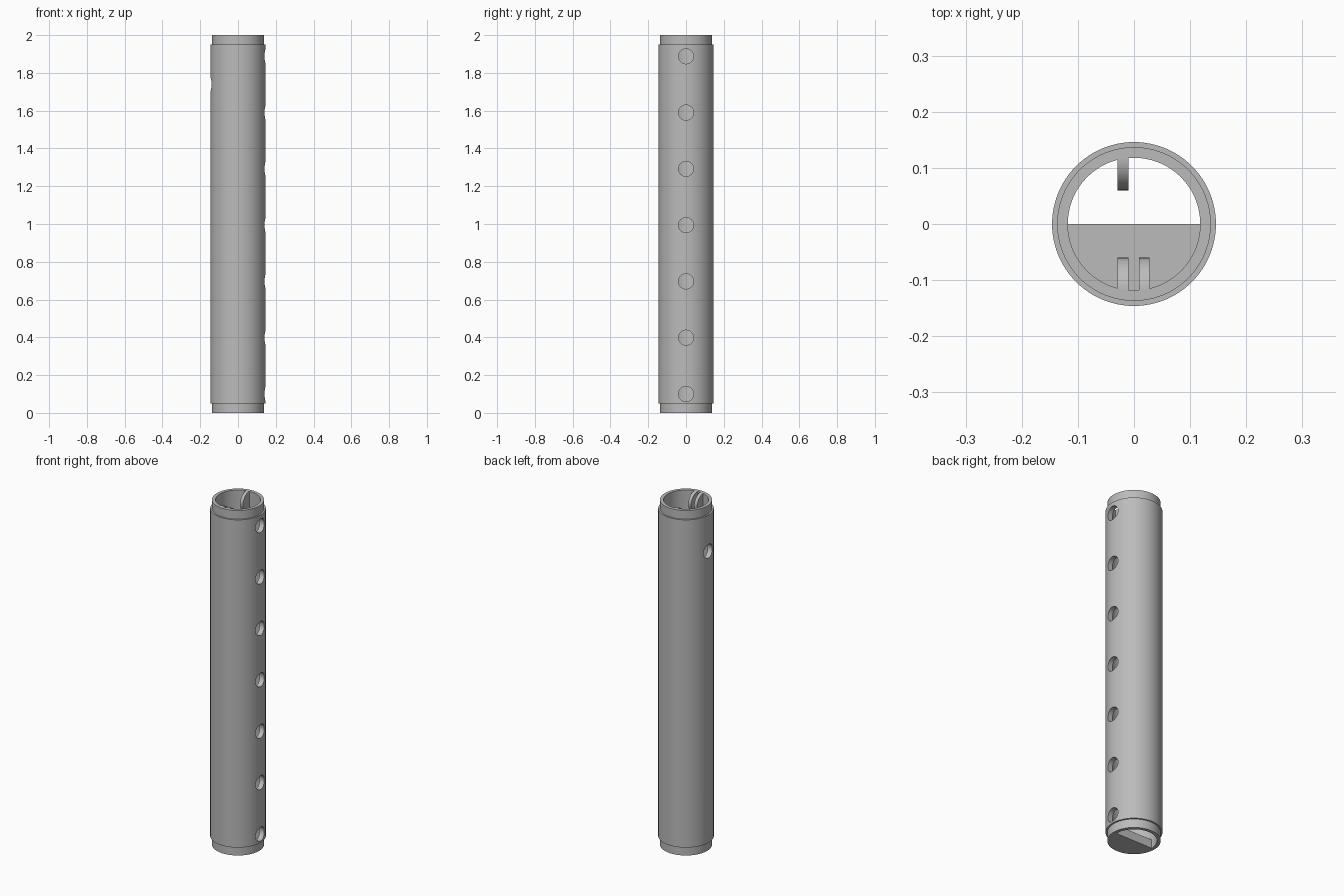
import bpy, bmesh, math
from mathutils import Matrix

cube = bpy.data.objects.get("Cube")
if cube:
    bpy.data.objects.remove(cube)

OUTER, NECK, INNER = 0.146, 0.137, 0.118
HEIGHT, NECK_H = 2.0, 0.05
SEGS = 96

grey = bpy.data.materials.new("plain_grey")
grey.use_nodes = True
grey.diffuse_color = (0.5, 0.5, 0.5, 1)
grey.node_tree.nodes["Principled BSDF"].inputs["Base Color"].default_value = (0.5, 0.5, 0.5, 1)


def make(name, bm):
    bmesh.ops.recalc_face_normals(bm, faces=bm.faces)
    mesh = bpy.data.meshes.new(name)
    bm.to_mesh(mesh)
    bm.free()
    mesh.materials.append(grey)
    obj = bpy.data.objects.new(name, mesh)
    bpy.context.collection.objects.link(obj)
    return obj


def prism(name, points, offset):
    """Extrude a flat closed outline along an offset."""
    bm = bmesh.new()
    face = bm.faces.new([bm.verts.new(p) for p in points])
    moved = bmesh.ops.extrude_face_region(bm, geom=[face])["geom"]
    bmesh.ops.translate(bm, vec=offset, verts=[v for v in moved if isinstance(v, bmesh.types.BMVert)])
    return make(name, bm)


def smooth(obj):
    bpy.ops.object.select_all(action="DESELECT")
    obj.select_set(True)
    bpy.context.view_layer.objects.active = obj
    bpy.ops.object.shade_smooth_by_angle(angle=math.radians(30))


# Hollow tube with a stepped neck at each end, turned from one profile
profile = [(INNER, 0), (NECK, 0), (NECK, NECK_H), (OUTER, NECK_H),
           (OUTER, HEIGHT - NECK_H), (NECK, HEIGHT - NECK_H), (NECK, HEIGHT), (INNER, HEIGHT)]
bm = bmesh.new()
rings = []
for i in range(SEGS):
    a = math.tau * i / SEGS
    rings.append([bm.verts.new((r * math.cos(a), r * math.sin(a), z)) for r, z in profile])
for i, ring in enumerate(rings):
    after = rings[(i + 1) % SEGS]
    for j in range(len(profile)):
        k = (j + 1) % len(profile)
        bm.faces.new((ring[j], after[j], after[k], ring[k]))
tube = make("tube", bm)

# Row of round holes on one side and a single hole on the other
bm = bmesh.new()
spots = [(0.14, 0.1 + 0.298 * i) for i in range(7)] + [(-0.14, 1.74)]
for x, z in spots:
    bmesh.ops.create_cone(bm, cap_ends=True, segments=40, radius1=0.04, radius2=0.04, depth=0.12,
                          matrix=Matrix.Translation((x, 0, z)) @ Matrix.Rotation(math.pi / 2, 4, "Y"))
cutter = make("hole_cutter", bm)
cutter.hide_render = True
cut = tube.modifiers.new("holes", "BOOLEAN")
cut.operation = "DIFFERENCE"
cut.solver = "EXACT"
cut.object = cutter
bpy.context.view_layer.objects.active = tube
tube.select_set(True)
bpy.ops.object.modifier_apply(modifier=cut.name)
bpy.data.objects.remove(cutter)
smooth(tube)

# Half floor closing the front half of the lower opening
half = [(INNER * math.cos(a), INNER * math.sin(a), 0)
        for a in (math.pi + math.pi * i / 48 for i in range(49))]
smooth(prism("half_floor", half, (0, 0, NECK_H)))

# Rounded inner tabs flush with the top rim: one behind, two in front
REACH = 0.058


def tab(name, x, side):
    arc = [(x, side * (INNER - REACH * math.cos(a)), HEIGHT - REACH + REACH * math.sin(a))
           for a in (-math.pi / 2 + math.pi * i / 24 for i in range(25))]
    root = [(x, side * (INNER + 0.004), z) for z in (HEIGHT, HEIGHT - 2 * REACH)]
    smooth(prism(name, arc + root, (0.019, 0, 0)))


tab("back_tab", -0.029, 1)
tab("front_right_tab", -0.029, -1)
tab("front_left_tab", 0.009, -1)
